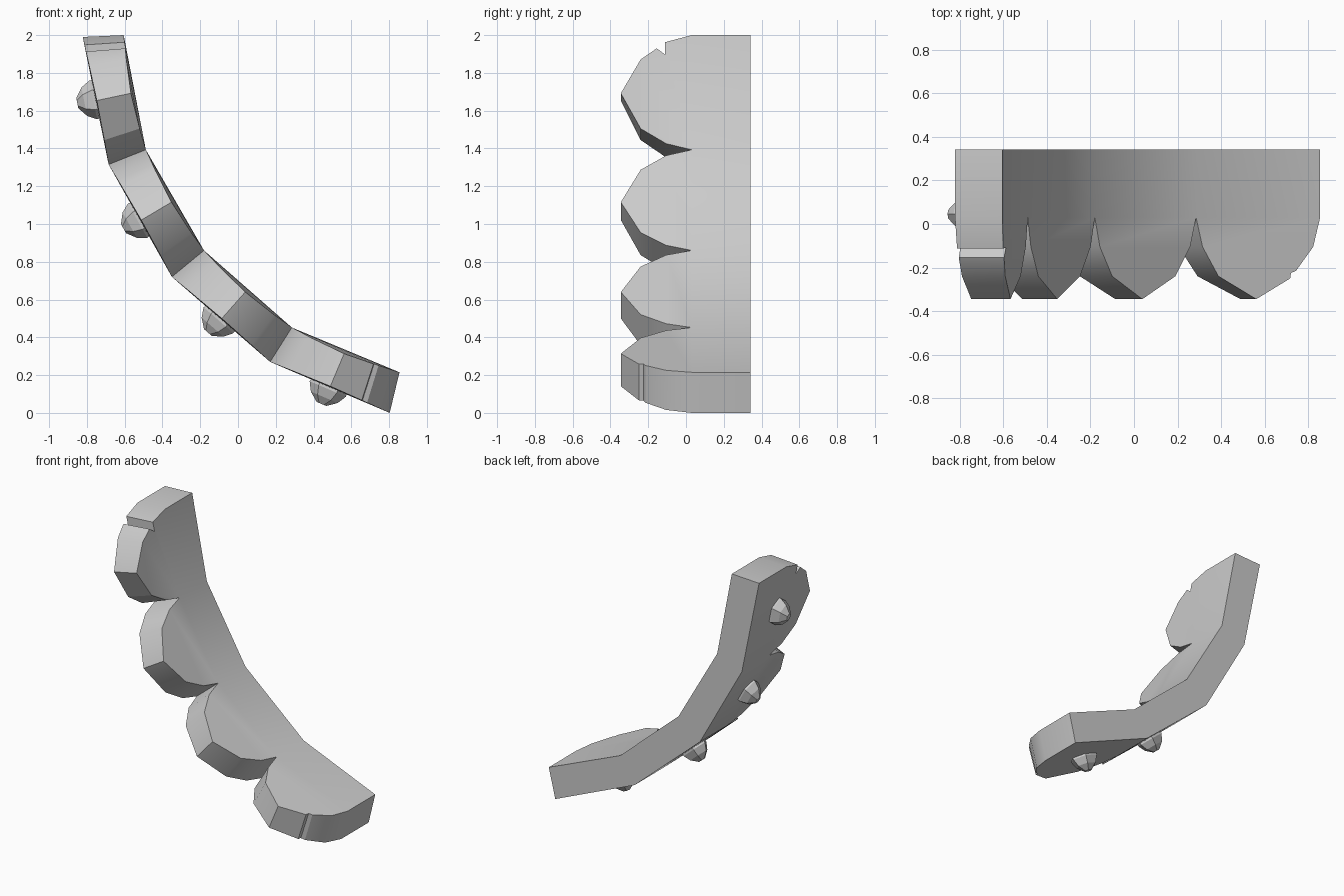
import bpy, bmesh
from math import cos, sin, tau
from mathutils import Vector

if "Cube" in bpy.data.objects:
    bpy.data.objects.remove(bpy.data.objects["Cube"])

# Side profile of the bent plate, (x, z) at each joint
INNER = [(-0.605, 2.0), (-0.488, 1.393), (-0.18, 0.86), (0.285, 0.452), (0.855, 0.215)]
OUTER = [(-0.822, 1.99), (-0.685, 1.315), (-0.35, 0.72), (0.17, 0.27), (0.803, 0.0)]
BACK, VALLEY, TIP = 0.342, 0.03, -0.345

# Scallop outline, (position along segment, y), with nicks on the end scallops
PLAIN = [(0, VALLEY), (.055, -.105), (.19, -.24), (.5, TIP), (.81, -.24), (.945, -.105), (1, VALLEY)]
NICK_TOP = [(0, VALLEY), (.062, -.112), (.17, -.11), (.115, -.155), (.21, -.24)] + PLAIN[3:]
NICK_LOW = PLAIN[:4] + [(.765, -.25), (.77, -.225), (.81, -.215)] + PLAIN[5:]
OUTLINES = [NICK_TOP, PLAIN, PLAIN, NICK_LOW]


def finish(bm, name):
    bmesh.ops.remove_doubles(bm, verts=bm.verts, dist=0.0005)
    bmesh.ops.recalc_face_normals(bm, faces=bm.faces)
    mesh = bpy.data.meshes.new(name)
    bm.to_mesh(mesh)
    bm.free()
    obj = bpy.data.objects.new(name, mesh)
    bpy.context.collection.objects.link(obj)
    return obj


def lerp_profile(profile, i, t):
    return Vector(profile[i]).lerp(Vector(profile[i + 1]), t)


def point(i, t, y, outer):
    a, b = lerp_profile(INNER, i, t), lerp_profile(OUTER, i, t)
    u = max(0, (VALLEY - y) / (VALLEY - TIP))
    p = b.lerp(a, 0.03 * u * u) if outer else a.lerp(b, 0.1 * u * u)
    return (p.x, y, p.y)


# Scalloped, bent plate
bm = bmesh.new()


def face(points):
    bm.faces.new([bm.verts.new(p) for p in points])


for i, outline in enumerate(OUTLINES):
    for outer in (False, True):
        face([point(i, t, y, outer) for t, y in outline])
        face([point(i, t, y, outer) for t, y in ((0, VALLEY), (1, VALLEY), (1, BACK), (0, BACK))])
    # rim walls and back wall
    for (t0, y0), (t1, y1) in list(zip(outline, outline[1:])) + [((0, BACK), (1, BACK))]:
        face([point(i, t0, y0, False), point(i, t1, y1, False),
              point(i, t1, y1, True), point(i, t0, y0, True)])
# end walls
for i, t in ((0, 0), (3, 1)):
    face([point(i, t, VALLEY, False), point(i, t, BACK, False),
          point(i, t, BACK, True), point(i, t, VALLEY, True)])
plate = finish(bm, "scalloped_plate")
bpy.context.view_layer.objects.active = plate
plate.select_set(True)
bpy.ops.object.shade_smooth_by_angle(angle=0.52)

# Faceted studs on the outer side
for i in range(4):
    along = (Vector(OUTER[i + 1]) - Vector(OUTER[i])).normalized()
    a = Vector((along.x, 0, along.y))
    n = Vector((along.y, 0, -along.x))
    c = lerp_profile(OUTER, i, 0.49)
    base = Vector((c.x, 0.045, c.y))
    bm = bmesh.new()
    rings = []
    for r, h in ((0.09, -0.02), (0.095, 0.012), (0.07, 0.06), (0.025, 0.098)):
        rings.append([bm.verts.new(base + n * h + a * (r * 1.1 * cos(k * tau / 6))
                      + Vector((0, r * 0.9 * sin(k * tau / 6), 0))) for k in range(6)])
    bm.faces.new(rings[0])
    bm.faces.new(rings[-1])
    for lo, hi in zip(rings, rings[1:]):
        for k in range(6):
            bm.faces.new((lo[k], lo[(k + 1) % 6], hi[(k + 1) % 6], hi[k]))
    # n points away from the plate on the outer side
    if n.x + n.z > 0:
        for v in bm.verts:
            v.co -= n * (2 * (v.co - base).dot(n))
    finish(bm, f"stud_{i + 1}")
